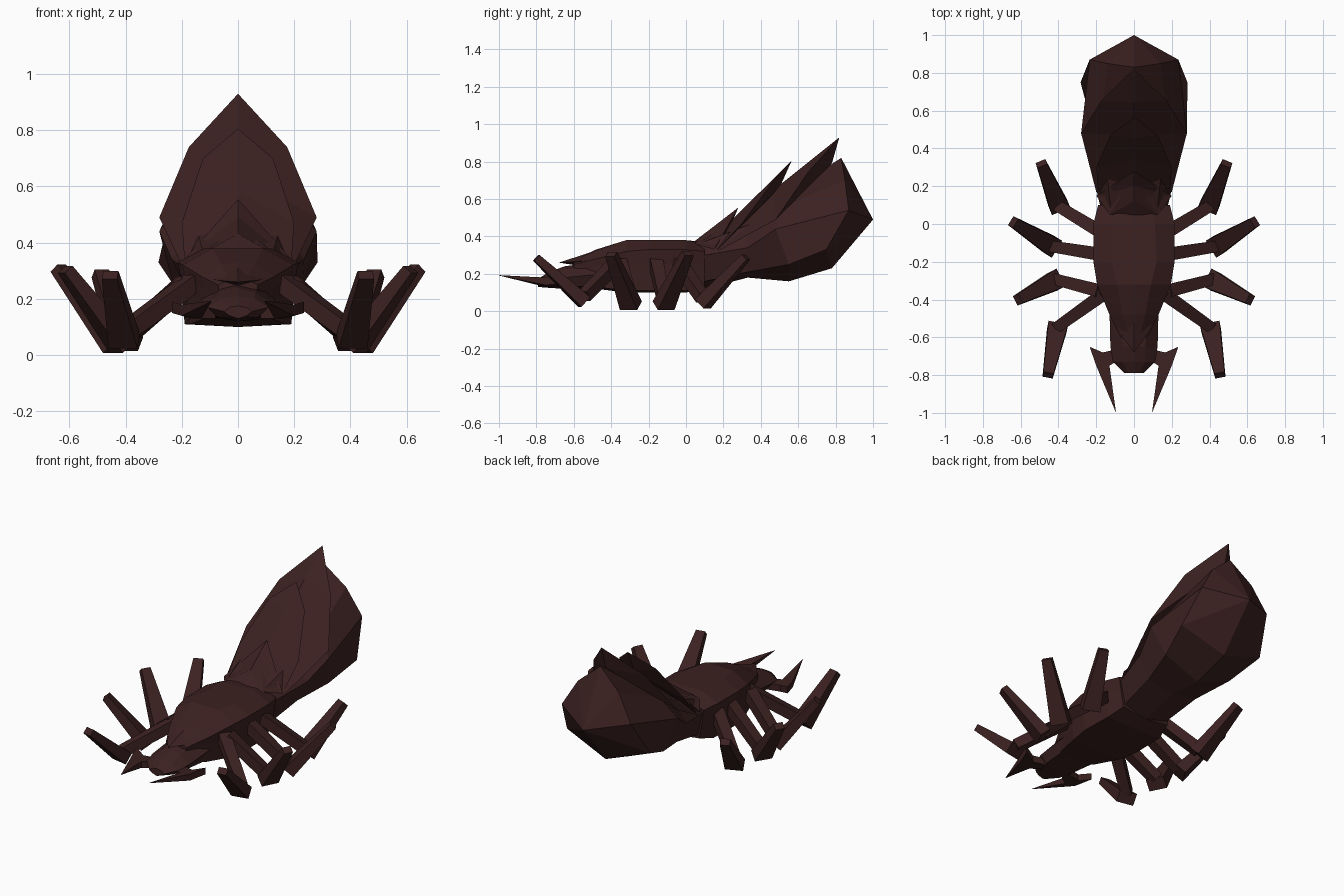
import bpy, bmesh
from mathutils import Vector

old = bpy.data.objects.get("Cube")
if old:
    bpy.data.objects.remove(old, do_unlink=True)

shell = bpy.data.materials.new("dark_brown_shell")
shell.use_nodes = True
colour = (0.045, 0.015, 0.015, 1)
shell.diffuse_color = colour
bsdf = shell.node_tree.nodes["Principled BSDF"]
bsdf.inputs["Base Color"].default_value = colour
bsdf.inputs["Roughness"].default_value = 0.8


def finish(name, bm):
    """Turn a bmesh into a flat shaded object."""
    bmesh.ops.remove_doubles(bm, verts=bm.verts, dist=0.0005)
    bmesh.ops.recalc_face_normals(bm, faces=bm.faces)
    mesh = bpy.data.meshes.new(name)
    bm.to_mesh(mesh)
    bm.free()
    mesh.materials.append(shell)
    obj = bpy.data.objects.new(name, mesh)
    bpy.context.collection.objects.link(obj)
    return obj


def mirrored(half):
    """Close a half ring that runs from top centre to bottom centre."""
    return half + [(-x, y, z) for x, y, z in reversed(half[1:-1])]


def bridge(bm, a, b):
    n = len(a)
    for i in range(n):
        j = (i + 1) % n
        bm.faces.new((a[i], a[j], b[j], b[i]))


def loft(name, halves, apex=None):
    bm = bmesh.new()
    rings = [[bm.verts.new(p) for p in mirrored(h)] for h in halves]
    for a, b in zip(rings, rings[1:]):
        bridge(bm, a, b)
    bm.faces.new(rings[0])
    if apex:
        tip, last = bm.verts.new(apex), rings[-1]
        for i, v in enumerate(last):
            bm.faces.new((v, last[(i + 1) % len(last)], tip))
    else:
        bm.faces.new(rings[-1])
    return finish(name, bm)


def section(y, *pts):
    return [(x, y, z) for x, z in pts]


def plate(name, edge, inner):
    """Folded leaf-shaped plate, closed below by a fan to an inner point."""
    bm = bmesh.new()
    base, tip = Vector(edge[0]), Vector(edge[-1])
    for s in (1, -1):
        pts = [Vector((s * x, y, z)) for x, y, z in edge]
        spine = [base.lerp(tip, i / (len(pts) - 1)) for i in range(len(pts))]
        for i in range(len(pts) - 1):
            a, b, c, d = spine[i], pts[i], pts[i + 1], spine[i + 1]
            corners = [a, b, c, d]
            if i == 0:
                corners = [b, c, d]
            elif i == len(pts) - 2:
                corners = [a, b, c]
            bm.faces.new([bm.verts.new(p) for p in corners])
            bm.faces.new([bm.verts.new(p) for p in (b, c, inner)])
    return finish(name, bm)


def beam(name, a, b, size_a, size_b):
    """Four sided tapered limb segment from a to b."""
    a, b = Vector(a), Vector(b)
    axis = (b - a).normalized()
    side = axis.cross(Vector((0, 0, 1))).normalized()
    up = side.cross(axis)
    bm = bmesh.new()
    rings = []
    for p, (w, t) in ((a, size_a), (b, size_b)):
        rings.append([bm.verts.new(p + side * w * u / 2 + up * t * v / 2)
                      for u, v in ((1, 1), (-1, 1), (-1, -1), (1, -1))])
    bridge(bm, *rings)
    for r in rings:
        bm.faces.new(r)
    return finish(name, bm)


# Thorax with a bevelled rim around the flat back
loft("thorax", [
    section(-0.6, (0, .275), (.03, .27), (.07, .25), (.07, .2), (.06, .15), (0, .13)),
    section(-0.48, (0, .33), (.06, .325), (.13, .28), (.12, .24), (.12, .13), (0, .12)),
    section(-0.32, (0, .38), (.09, .38), (.195, .32), (.185, .25), (.17, .11), (0, .1)),
    section(-0.2, (0, .38), (.12, .38), (.215, .33), (.2, .25), (.19, .11), (0, .1)),
    section(0.0, (0, .38), (.11, .38), (.215, .33), (.2, .25), (.185, .11), (0, .1)),
    section(0.1, (0, .37), (.08, .36), (.19, .32), (.18, .25), (.16, .14), (0, .12))])

# Pointed neck plate over the head
plate("neck_plate", [(0, -.45, .335), (.125, -.48, .275), (.06, -.6, .265),
                     (0, -.68, .26)], Vector((0, -.55, .24)))

# Head
loft("head", [
    section(-0.45, (0, .27), (.08, .26), (.13, .2), (.11, .13), (0, .12)),
    section(-0.65, (0, .24), (.06, .225), (.125, .18), (.09, .135), (0, .12)),
    section(-0.73, (0, .21), (.06, .2), (.11, .17), (.07, .135), (0, .125)),
    section(-0.79, (0, .175), (.03, .17), (.05, .155), (.03, .14), (0, .13))])

# Abdomen, rising to the rear
loft("abdomen", [
    [(0, .04, .36), (.12, .04, .35), (.18, .1, .3), (.15, .1, .16), (0, .1, .12)],
    [(0, .35, .5), (.15, .33, .46), (.235, .33, .34), (.17, .33, .21), (0, .33, .18)],
    [(0, .55, .64), (.18, .52, .56), (.28, .48, .44), (.23, .55, .25), (0, .55, .16)],
    [(0, .83, .82), (.14, .85, .7), (.235, .87, .54), (.283, .75, .33), (0, .78, .23)]],
    apex=(0, 1, .49))

# Overlapping back plates
plate("rear_plate", [(0, .12, .37), (.2, .17, .32), (.28, .48, .49),
                     (.175, .65, .74), (0, .82, .93)], Vector((0, .78, .79)))
plate("middle_plate", [(0, .12, .365), (.19, .17, .33), (.2, .3, .47),
                       (.125, .47, .7), (0, .565, .805)], Vector((0, .5, .66)))
plate("front_plate", [(0, .04, .37), (.13, .05, .36), (.2, .15, .33),
                      (0, .28, .555)], Vector((0, .24, .46)))

# Jaws and legs: hip, knee and raised tip
jaw = [(.08, -.66, .15), (.165, -.68, .15), (.235, -.65, .17),
       (.2, -.75, .16), (.095, -1, .192), (.13, -.75, .15), (.08, -.72, .15)]
legs = {"front": ((.16, -.37, .26), (.405, -.545, .05), (.455, -.8, .285)),
        "second": ((.18, -.355, .26), (.41, -.295, .03), (.615, -.4, .305)),
        "third": ((.18, -.16, .26), (.43, -.12, .03), (.64, .01, .31)),
        "hind": ((.18, -.04, .26), (.395, .09, .04), (.49, .32, .29))}

for side, s in (("left", 1), ("right", -1)):
    bm = bmesh.new()
    rings = []
    for h in (.02, -.02):
        rings.append([bm.verts.new((s * x, y, z + (h if y > -.9 else h / 20)))
                      for x, y, z in jaw])
    bridge(bm, *rings)
    for r in rings:
        bm.faces.new(r)
    finish(side + "_jaw", bm)

    for name, joints in legs.items():
        hip, knee, tip = [Vector((s * x, y, z)) for x, y, z in joints]
        beam(f"{side}_{name}_upper_leg", hip, knee + Vector((0, 0, .03)),
             (.07, .06), (.06, .06))
        beam(f"{side}_{name}_lower_leg", knee, tip, (.105, .07), (.055, .04))
